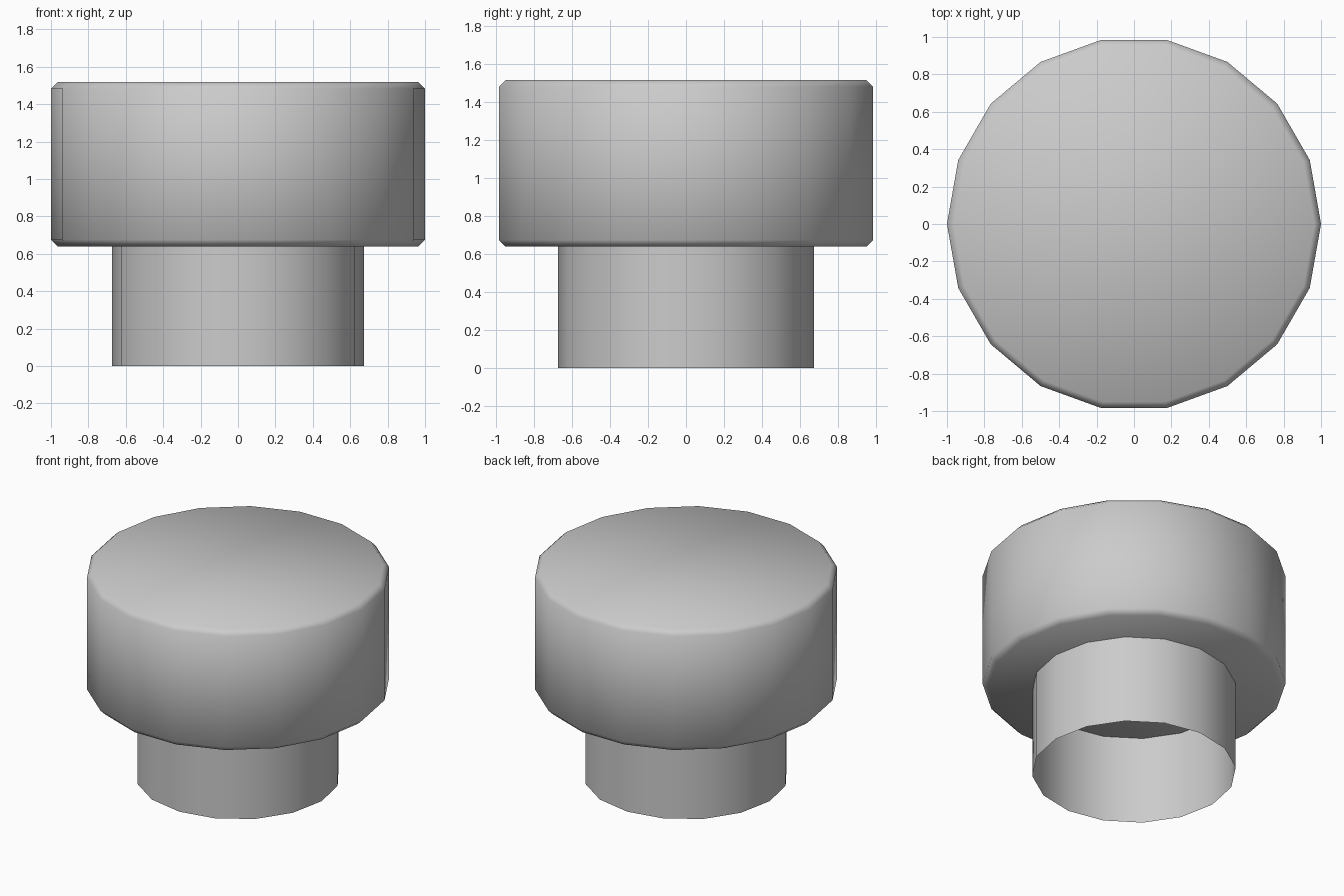
import bpy, bmesh
from math import cos, sin, tau

if "Cube" in bpy.data.objects:
    bpy.data.objects.remove(bpy.data.objects["Cube"])


def lathe(name, profile, sides, cap):
    """Revolve (radius, z) points around z, listed bottom to top."""
    bm = bmesh.new()
    rings = [[bm.verts.new((r * cos(tau * i / sides), r * sin(tau * i / sides), z))
              for i in range(sides)] for r, z in profile]
    for low, high in zip(rings, rings[1:]):
        for i in range(sides):
            j = (i + 1) % sides
            bm.faces.new((low[i], low[j], high[j], high[i]))
    if cap:
        bm.faces.new(rings[0][::-1])
        bm.faces.new(rings[-1])
    for face in bm.faces:
        face.smooth = True
    mesh = bpy.data.meshes.new(name)
    bm.to_mesh(mesh)
    bm.free()
    obj = bpy.data.objects.new(name, mesh)
    bpy.context.collection.objects.link(obj)
    return obj


# Wide head with small chamfers, closed top and bottom
lathe("knob_head", [(0.965, 0.64), (1.0, 0.675), (1.0, 1.483), (0.965, 1.518)], 18, True)

# Thin-walled stem, open at the bottom
lathe("knob_stem", [(0.673, 0.0), (0.673, 0.64)], 16, False)
